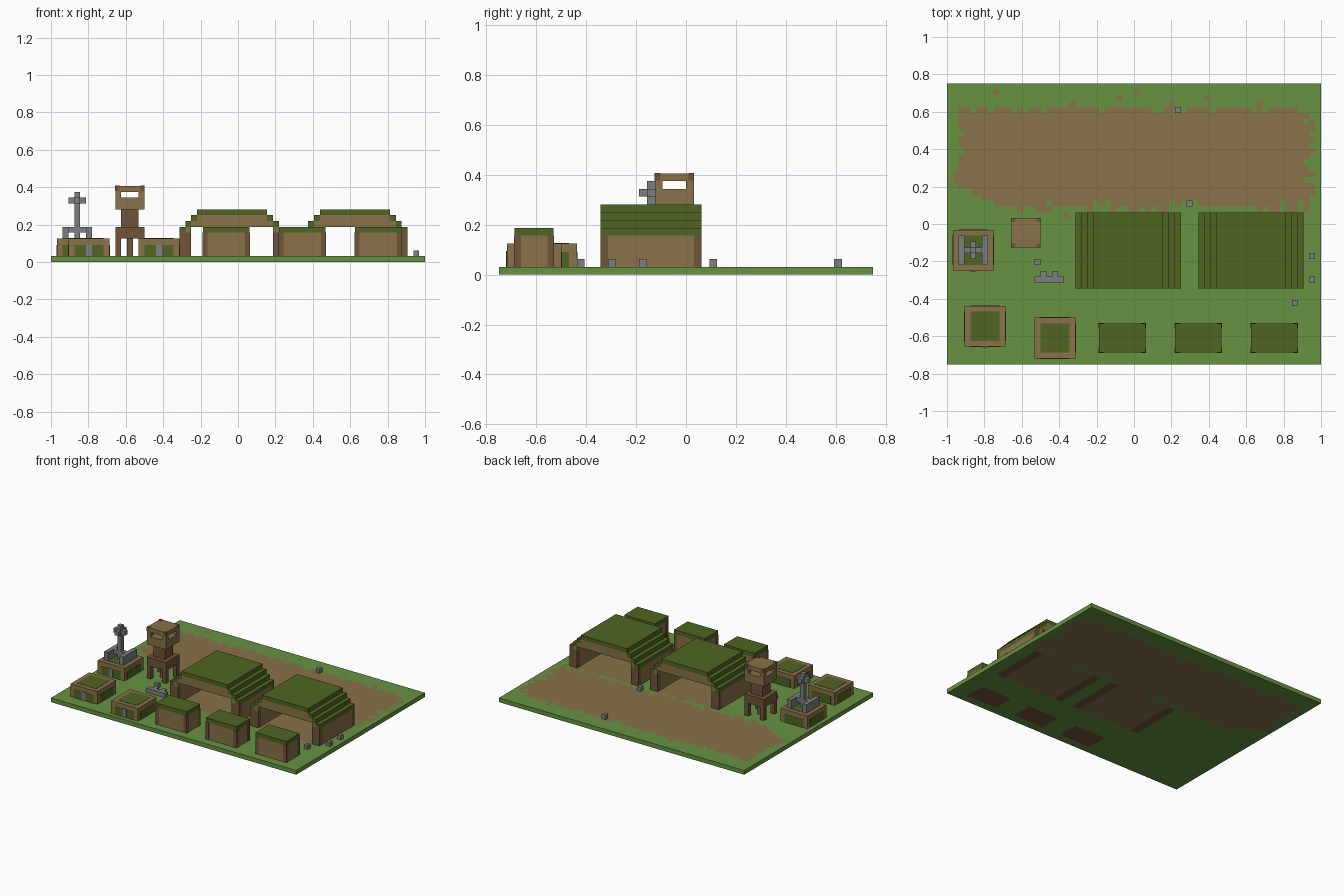
import bpy, bmesh, random

random.seed(4)
U = 2 / 64                      # one block
NX, NY = 64, 48

if "Cube" in bpy.data.objects:
    bpy.data.objects.remove(bpy.data.objects["Cube"])


def material(name, r, g, b):
    m = bpy.data.materials.new(name)
    m.use_nodes = True
    m.diffuse_color = (r, g, b, 1)
    m.node_tree.nodes["Principled BSDF"].inputs["Base Color"].default_value = (r, g, b, 1)
    return m


GRASS = material("grass green", 0.135, 0.29, 0.055)
DIRT = material("dirt brown", 0.25, 0.17, 0.065)
TIMBER = material("dark timber", 0.165, 0.09, 0.04)
OLIVE = material("olive roof", 0.082, 0.13, 0.016)
METAL = material("grey metal", 0.2, 0.21, 0.215)


def finish(name, bm, mats):
    mesh = bpy.data.meshes.new(name)
    bm.to_mesh(mesh)
    bm.free()
    for m in mats:
        mesh.materials.append(m)
    ob = bpy.data.objects.new(name, mesh)
    bpy.context.collection.objects.link(ob)
    return ob


def block(name, x, y, z, mat):
    """Box between block coordinates given as (low, high) pairs."""
    bm = bmesh.new()
    bmesh.ops.create_cube(bm, size=1)
    for v in bm.verts:
        v.co = ((x[v.co.x > 0] - NX / 2) * U, (y[v.co.y > 0] - NY / 2) * U, z[v.co.z > 0] * U)
    return finish(name, bm, [mat])


def corner_posts(name, x, y, z, mat, out=0.0, size=1):
    """Four posts on the corners of a footprint."""
    for a, b in ((x[0] - out, x[0] + size), (x[1] - size, x[1] + out)):
        for c, d in ((y[0] - out, y[0] + size), (y[1] - size, y[1] + out)):
            block(name, (a, b), (c, d), z, mat)


HANGARS = (22, 43)
BUNKERS = (26, 39, 52)
PITS = ((3, 3), (15, 1), (1, 16))


# Ground with a ragged dirt runway and worn floors
def ground_colour(i, j):
    for h in HANGARS:
        if h <= i < h + 18 and 13 <= j < 26:
            return 1 if h + 2 <= i < h + 16 else 2
    for b in BUNKERS:
        if b <= i < b + 8 and 2 <= j < 7:
            return 2
    chance = 1.0
    chance *= {1: 0.5, 2: 0.9, 61: 0.85, 62: 0.4}.get(i, 1 if 2 < i < 61 else 0)
    chance *= {25: 0.05, 26: 0.4, 27: 0.85, 43: 0.6, 44: 0.12, 45: 0.04, 46: 0.03}.get(
        j, 1 if 27 < j < 43 else 0)
    if i + 2 * j < 62:
        chance = 0
    return 1 if random.random() < chance else 0


bm = bmesh.new()
bmesh.ops.create_grid(bm, x_segments=NX, y_segments=NY, size=1)
for v in bm.verts:
    v.co.y *= NY / NX
for f in bm.faces:
    c = f.calc_center_median()
    f.material_index = ground_colour(int(c.x / U + NX / 2), int(c.y / U + NY / 2))
top = bmesh.ops.extrude_face_region(bm, geom=bm.faces[:], use_keep_orig=True)
for g in top["geom"]:
    if isinstance(g, bmesh.types.BMVert):
        g.co.z = U
bmesh.ops.recalc_face_normals(bm, faces=bm.faces[:])
for f in bm.faces:
    if abs(f.normal.z) < 0.5:
        f.material_index = 0
finish("ground", bm, [GRASS, DIRT, TIMBER])

# Hangars: open at both ends, with a stepped roof
for h in HANGARS:
    deep = (13, 26)
    e = h + 18
    for a, b, step in ((h, h + 2, h + 1), (e - 2, e, e - 1)):
        block("hangar_wall", (a, b), (14, 25), (1, 5), DIRT)
        for j in (13, 25):
            block("hangar_end_post", (a, b), (j, j + 1), (1, 5), TIMBER)
        outer = (a, step) if a == h else (step, b)
        inner = (step, b) if a == h else (a, step)
        block("hangar_wall_top", inner, deep, (5, 6), DIRT)
        block("hangar_roof_step", outer, deep, (5, 6), OLIVE)
    for k in (1, 2):
        z = (5 + k, 6 + k)
        block("hangar_roof_step", (h + k, h + k + 1), deep, z, OLIVE)
        block("hangar_roof_step", (e - k - 1, e - k), deep, z, OLIVE)
        block("hangar_ceiling", (h + k + 1, e - k - 1), deep, z, DIRT)
    block("hangar_roof", (h + 3, e - 3), deep, (8, 9), OLIVE)

# Bunkers: earth walls, timber corners and a flat roof
for b in BUNKERS:
    x, y = (b, b + 8), (2, 7)
    block("bunker_wall", x, y, (1, 5), DIRT)
    corner_posts("bunker_corner", x, y, (1, 5), TIMBER, out=0.05, size=0.8)
    block("bunker_roof", x, y, (5, 6), OLIVE)

# Gun pits: sandbag blocks with olive panels on top and sides
P = 0.06
for i, j in PITS:
    x, y = (i, i + 7), (j, j + 7)
    inx, iny = (i + 1, i + 6), (j + 1, j + 6)
    block("pit_body", x, y, (1, 4), DIRT)
    block("pit_top_panel", inx, iny, (3.9, 4 + P), OLIVE)
    block("pit_front_back_panel", inx, (y[0] - P, y[1] + P), (1, 2.9), OLIVE)
    block("pit_side_panel", (x[0] - P, x[1] + P), iny, (1, 2.9), OLIVE)
    block("pit_gun_post", (i + 3, i + 4), (j - 2 * P, j + 1), (1, 3), METAL)

# Antenna standing on the rear pit
for i in (2, 6):
    block("antenna_foot", (i, i + 1), (17, 22), (4, 6), METAL)
block("antenna_crossbeam", (3, 6), (19, 20), (5, 6), METAL)
block("antenna_mast", (4, 5), (19, 20), (4, 12), METAL)
block("antenna_arm", (3, 6), (19, 20), (10, 11), METAL)
block("antenna_arm", (4, 5), (18, 21), (10, 11), METAL)

# Watchtower
tx, ty = (11, 16), (20, 25)
corner_posts("tower_leg", tx, ty, (1, 6), TIMBER)
block("tower_centre_post", (13, 14), (22, 23), (1, 6), TIMBER)
for n in (0, 4):
    block("tower_brace", (12, 15), (20 + n, 21 + n), (4, 6), TIMBER)
    block("tower_brace", (11 + n, 12 + n), (21, 24), (4, 6), TIMBER)
block("tower_neck", (12, 15), (21, 24), (5, 9), TIMBER)
block("tower_cabin", tx, ty, (9, 11), DIRT)
corner_posts("tower_window_post", tx, ty, (11, 12), DIRT)
block("tower_roof", tx, ty, (12, 13), DIRT)
corner_posts("tower_roof_corner", tx, ty, (12.1, 13 + P), TIMBER, out=0.03, size=0.7)

# Equipment and loose crates
block("equipment_base", (15, 20), (14, 15), (1, 2), METAL)
for i in (16, 18):
    block("equipment_box", (i, i + 1), (15, 16), (1, 2), METAL)
for i, j in ((39, 43), (41, 27), (62, 18), (62, 14), (59, 10), (15, 17)):
    block("crate", (i, i + 1), (j, j + 1), (1, 2), METAL)
